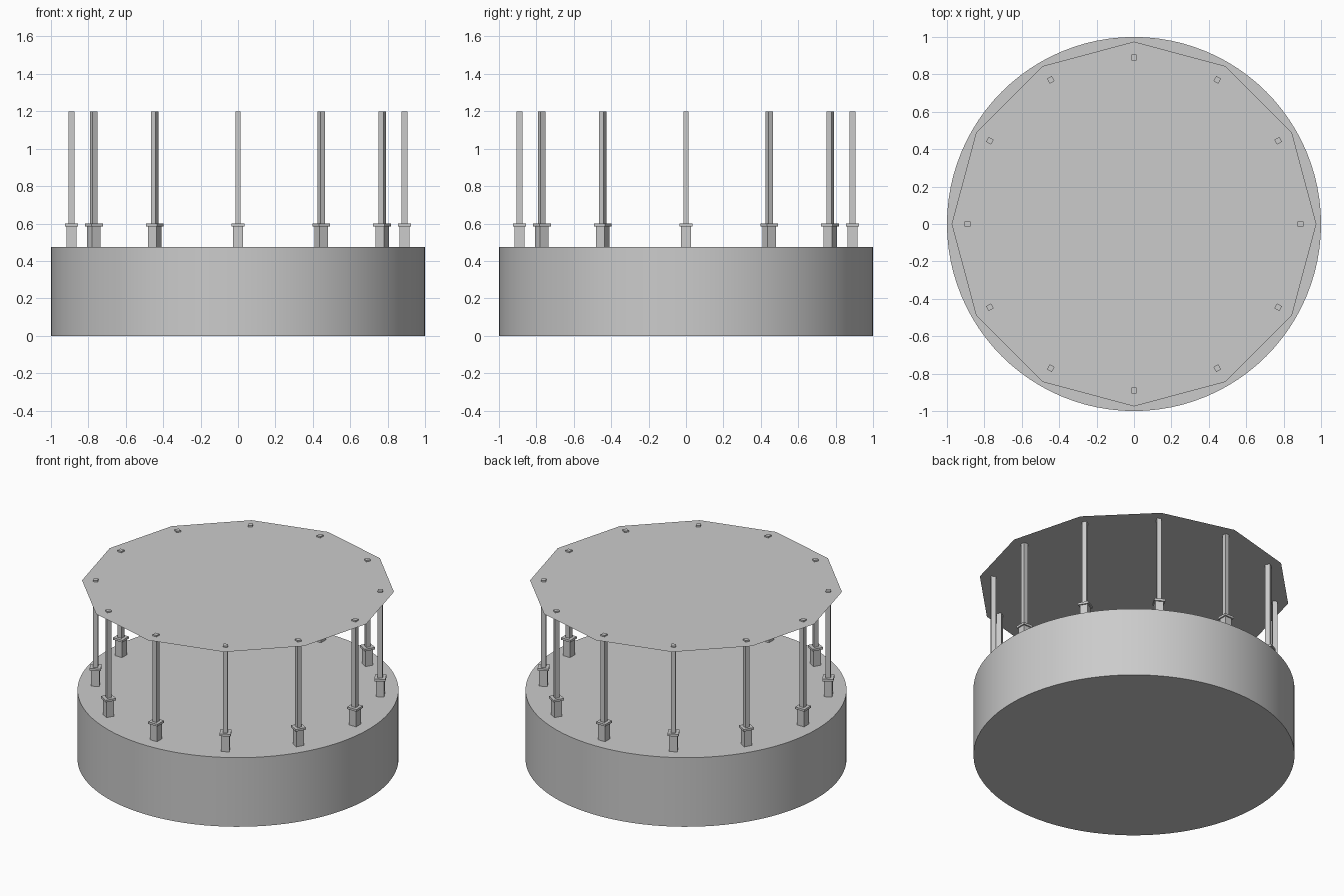
import bpy, bmesh
from math import radians, cos, sin
from mathutils import Matrix

if "Cube" in bpy.data.objects:
    bpy.data.objects.remove(bpy.data.objects["Cube"])

DRUM_TOP, POST_TOP, CANOPY_Z = 0.475, 1.198, 1.188
COUNT, RING = 12, 0.89


def add_box(name, angle, width, depth, z0, z1):
    """Upright box on the ring, turned to face the centre."""
    bm = bmesh.new()
    bmesh.ops.create_cube(bm, size=1)
    m = (Matrix.Rotation(angle, 4, 'Z')
         @ Matrix.Translation((RING, 0, (z0 + z1) / 2))
         @ Matrix.Diagonal((depth, width, z1 - z0, 1)))
    bm.transform(m)
    mesh = bpy.data.meshes.new(name)
    bm.to_mesh(mesh)
    bm.free()
    bpy.context.collection.objects.link(bpy.data.objects.new(name, mesh))


# Round drum base
bpy.ops.mesh.primitive_cylinder_add(vertices=96, radius=1, depth=DRUM_TOP,
                                    location=(0, 0, DRUM_TOP / 2))
bpy.context.object.name = "drum_base"
bpy.ops.object.shade_smooth_by_angle(angle=radians(30))

# Ring of posts, each with a plinth and a collar
for i in range(COUNT):
    a = radians(i * 360 / COUNT)
    add_box(f"plinth_{i}", a, 0.052, 0.052, DRUM_TOP, 0.585)
    add_box(f"collar_{i}", a, 0.07, 0.07, 0.585, 0.6)
    add_box(f"post_{i}", a, 0.029, 0.031, 0.6, POST_TOP)

# Thin twelve-sided canopy sheet, just below the post tips
mesh = bpy.data.meshes.new("canopy_sheet")
angles = [radians(i * 360 / COUNT) for i in range(COUNT)]
mesh.from_pydata([(0.975 * cos(a), 0.975 * sin(a), CANOPY_Z) for a in angles],
                 [], [list(range(COUNT))])
bpy.context.collection.objects.link(bpy.data.objects.new("canopy_sheet", mesh))
